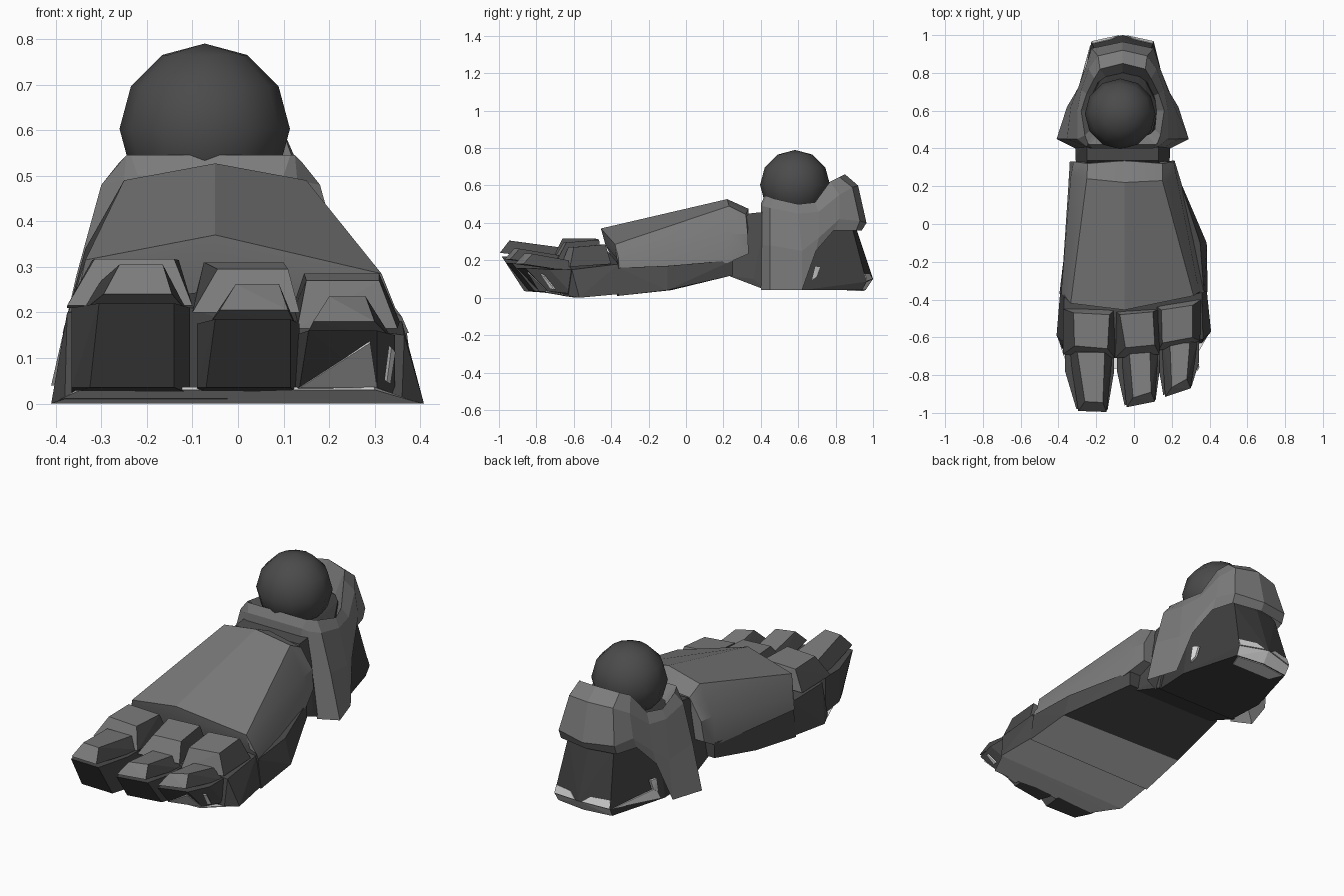
import bpy, bmesh, math
from mathutils import Vector


def material(name, v):
    m = bpy.data.materials.new(name)
    m.diffuse_color = (v, v, v, 1)
    return m


ARMOR = material("armor grey", 0.2)
DARK = material("dark grey", 0.07)
DEEP = material("deep grey", 0.048)
PALE = material("pale sole grey", 0.72)


def finish(bm, name, mats):
    bmesh.ops.recalc_face_normals(bm, faces=bm.faces)
    me = bpy.data.meshes.new(name)
    bm.to_mesh(me)
    bm.free()
    for m in mats:
        me.materials.append(m)
    ob = bpy.data.objects.new(name, me)
    bpy.context.collection.objects.link(ob)
    return ob


def hull(name, pts, mat, second=None, rule=lambda f: f.normal.z < -0.8):
    """Convex block; faces that meet the rule take the second material."""
    bm = bmesh.new()
    for p in pts:
        bm.verts.new(p)
    bmesh.ops.convex_hull(bm, input=bm.verts)
    bmesh.ops.dissolve_limit(bm, angle_limit=0.03, verts=bm.verts, edges=bm.edges)
    ob = finish(bm, name, [mat] + ([second] if second else []))
    if second:
        for f in ob.data.polygons:
            f.material_index = int(rule(f))
    return ob


def plate(name, pts, mat, thick=0.005):
    """Thin painted plate standing out on both sides of a small flat outline."""
    v = [Vector(p) for p in pts]
    n = (v[1] - v[0]).cross(v[2] - v[0]).normalized() * thick / 2
    hull(name, [p + n for p in v] + [p - n for p in v], mat)


def loft(name, rows, mat, ring=False):
    """Skin rows of points; ring closes both directions, else the ends are capped."""
    bm = bmesh.new()
    vs = [[bm.verts.new(p) for p in r] for r in rows]
    n, k = len(vs), len(vs[0])
    for i in range(n if ring else n - 1):
        a, b = vs[i], vs[(i + 1) % n]
        for j in range(k):
            bm.faces.new((a[j], a[(j + 1) % k], b[(j + 1) % k], b[j]))
    if not ring:
        bm.faces.new(vs[0])
        bm.faces.new(vs[-1])
    return finish(bm, name, [mat])


CX = -0.06  # centre line of the heel


def mirrored(pts):
    return [(CX + s * x, y, z) for x, y, z in pts for s in (1, -1)]


# Ankle ball
bpy.ops.mesh.primitive_uv_sphere_add(segments=12, ring_count=6, radius=0.187,
                                     location=(-0.073, 0.583, 0.603))
ball = bpy.context.object
ball.name = "ankle_ball"
ball.data.materials.append(DARK)
bpy.ops.object.shade_smooth()

# Heel collar: stations from front centre to back centre (bottom, low, shoulder, rim, inner)
half = [
    [(0, .40, .45), (0, .40, .47), (0, .40, .50), (0, .42, .545), (0, .47, .48)],
    [(.15, .40, .43), (.155, .40, .46), (.16, .40, .50), (.175, .42, .545), (.13, .47, .48)],
    [(.25, .40, .04), (.21, .40, .28), (.19, .41, .49), (.185, .43, .545), (.15, .48, .48)],
    [(.35, .45, .04), (.295, .45, .28), (.24, .45, .48), (.20, .47, .53), (.17, .50, .46)],
    [(.295, .62, .04), (.275, .62, .25), (.24, .60, .45), (.22, .60, .50), (.18, .60, .45)],
    [(.25, .695, .25), (.24, .71, .32), (.22, .71, .46), (.19, .69, .51), (.165, .68, .45)],
    [(.20, .79, .36), (.20, .82, .42), (.18, .82, .55), (.15, .77, .62), (.13, .75, .50)],
    [(.165, .91, .36), (.165, .93, .41), (.13, .89, .59), (.12, .82, .645), (.09, .78, .52)],
    [(0, .94, .36), (0, .965, .40), (0, .92, .60), (0, .85, .66), (0, .80, .53)],
]
right = [[(CX + x, y, z) for x, y, z in st] for st in half]
left = [[(CX - x, y, z) for x, y, z in st] for st in half[-2:0:-1]]
loft("heel_collar", right + left, ARMOR, ring=True)

# Heel core with a pale worn back edge, and the link to the instep
hull("heel_core", mirrored([(.24, .42, .04), (.14, .42, .46), (.25, .62, .04), (.19, .62, .44),
                            (.16, .94, .04), (.165, .965, .085), (.135, .89, .37),
                            (.12, .76, .50), (.08, .81, .52),
                            (0, .96, .04), (0, 1.0, .10), (0, .91, .37)]), DEEP, PALE,
     lambda f: f.center.y > .9 and f.center.z < .12)
hull("heel_pad", mirrored([(.12, .86, .036), (.15, .935, .036), (0, .955, .036),
                           (.12, .86, .042), (.15, .935, .042), (0, .955, .042)]), PALE)
for side, s in (("right", 1), ("left", -1)):
    hull(side + "_heel_chip", [(CX + s * (x + d), y, z) for d in (0, .012) for x, y, z in
                               ((.235, .67, .09), (.238, .69, .17), (.222, .72, .165),
                                (.226, .70, .11))], PALE)
    # Worn strip on the back face of the heel
    plate(side + "_heel_back_wear", [(CX + s * x, y, z) for x, y, z in
                                     ((.163, .966, .088), (.02, .997, .10), (.06, .978, .13),
                                      (.160, .954, .128))], PALE)
# Worn strip along the left side of the heel
plate("left_heel_side_wear", [(CX - x, y, z) for x, y, z in
                              ((.168, .945, .085), (.248, .655, .05), (.236, .68, .11),
                               (.19, .86, .085))], PALE, .009)
hull("ankle_link", mirrored([(.24, .22, .12), (.25, .36, .10), (.25, .43, .04), (.19, .29, .39),
                             (.19, .43, .46), (.19, .335, .45)]), DARK)

# Instep armour: front lip, front ridge, back ridge, back lip
instep = loft("instep_armor", [
    [(-.385, -.37, .155), (-.375, -.38, .19), (-.355, -.40, .22), (-.05, -.43, .28),
     (.33, -.37, .21), (.36, -.36, .19), (.375, -.36, .155)],
    [(-.385, -.36, .155), (-.37, -.37, .21), (-.335, -.42, .315), (-.05, -.455, .37),
     (.315, -.38, .285), (.345, -.36, .21), (.37, -.35, .155)],
    [(-.345, .24, .185), (-.335, .25, .34), (-.25, .24, .49), (-.05, .22, .527),
     (.15, .23, .49), (.23, .23, .34), (.25, .22, .185)],
    [(-.34, .33, .235), (-.32, .33, .34), (-.245, .32, .445), (-.05, .335, .475),
     (.15, .32, .445), (.21, .33, .34), (.215, .335, .235)],
], ARMOR)
bpy.ops.object.select_all(action="DESELECT")
instep.select_set(True)
bpy.context.view_layer.objects.active = instep
bpy.ops.object.shade_smooth_by_angle(angle=math.radians(22))

# Sole under the instep, pale underneath from its middle forward
hull("rear_sole", [(-.345, .25, .12), (-.345, .25, .20), (.235, .25, .12), (.235, .25, .20),
                   (-.36, -.08, .04), (-.36, -.08, .175), (.385, -.10, .04), (.35, -.10, .17)], DARK)
hull("mid_sole", [(-.36, -.08, .04), (-.36, -.08, .175), (.385, -.10, .04), (.35, -.10, .17),
                  (-.395, -.37, .01), (-.38, -.37, .16), (.39, -.36, .01), (.37, -.36, .16)],
     DARK, PALE)
hull("ball_of_foot", [(-.39, -.35, .02), (-.37, -.38, .19), (.385, -.35, .02), (.36, -.36, .18),
                      (-.41, -.59, .0), (-.375, -.62, .20), (.408, -.57, .0), (.365, -.61, .15),
                      (-.05, -.42, .25), (-.10, -.68, .21), (-.38, -.66, .01), (.36, -.63, .01)],
     DARK, PALE)
hull("toe_pad", [(-.405, -.59, .0), (.403, -.57, .0), (.36, -.64, .012), (-.385, -.66, .012),
                 (-.345, -.775, .03), (.30, -.75, .03), (-.345, -.775, .036), (.30, -.75, .036)],
     PALE)


def cap(name, *ends):
    """Bevelled plate with dark steep flanks; each end is (x0, x1, y0, y1, z)."""
    pts = []
    for x0, x1, y0, y1, z in ends:
        pts += [(x0, y0, z), (x1, y1, z)]
    hull(name, pts, ARMOR, DARK, lambda f: abs(f.normal.x) > .78)


# Knuckle plates
cap("outer_knuckle", (-.375, -.10, -.45, -.45, .21), (-.375, -.10, -.69, -.71, .215),
    (-.32, -.13, -.47, -.48, .315), (-.315, -.14, -.645, -.66, .317))
cap("middle_knuckle", (-.10, .13, -.46, -.45, .21), (-.10, .135, -.71, -.69, .20),
    (-.075, .10, -.48, -.465, .31), (-.045, .11, -.655, -.64, .295))
cap("inner_knuckle", (.11, .355, -.43, -.40, .18), (.13, .35, -.67, -.62, .165),
    (.145, .31, -.455, -.43, .285), (.15, .31, -.63, -.60, .27))

# Toe tips: root x range, tip x range, root y, tip y at each side, tip base z, tip top z
toes = {
    "outer": (-.365, -.105, -.305, -.14, -.66, -.98, -.985, .21, .305),
    "middle": (-.09, .135, -.05, .115, -.66, -.96, -.93, .175, .262),
    "inner": (.125, .345, .155, .305, -.61, -.905, -.86, .15, .235),
}
for name, (r0, r1, t0, t1, yr, ya, yb, z0, z1) in toes.items():
    cap(name + "_toe_plate", (r0 + .02, r1 - .005, yr, yr, z0 - .01),
        (t0 + .01, t1 - .005, ya - .01, yb - .01, z0 + .03),
        (r0 + .065, r1 - .05, yr - .02, yr - .02, z1 - .035),
        (t0 + .045, t1 - .025, ya + .04, yb + .04, z1))
    hull(name + "_toe_base", [(r0, yr, .02), (r1, yr, .02), (r0, yr, z0), (r1, yr, z0),
                              (r0, yr - .12, .035), (r0, yr - .12, z0), (r1, yr - .12, z0),
                              (t0, ya, z0 + .01), (t1, yb, z0 + .01),
                              (t0 - .02, ya + .12, .035), (t1, yb + .12, .035)],
         DARK, PALE if name == "inner" else None)

# Pale worn patches on the front and side of the inner toe
plate("inner_toe_patch", [(.135, -.785, .036), (.29, -.845, .135), (.305, -.74, .036)], PALE)
plate("inner_toe_side_wear", [(.334, -.775, .125), (.343, -.755, .115), (.332, -.70, .045),
                              (.324, -.725, .05)], PALE, .009)
